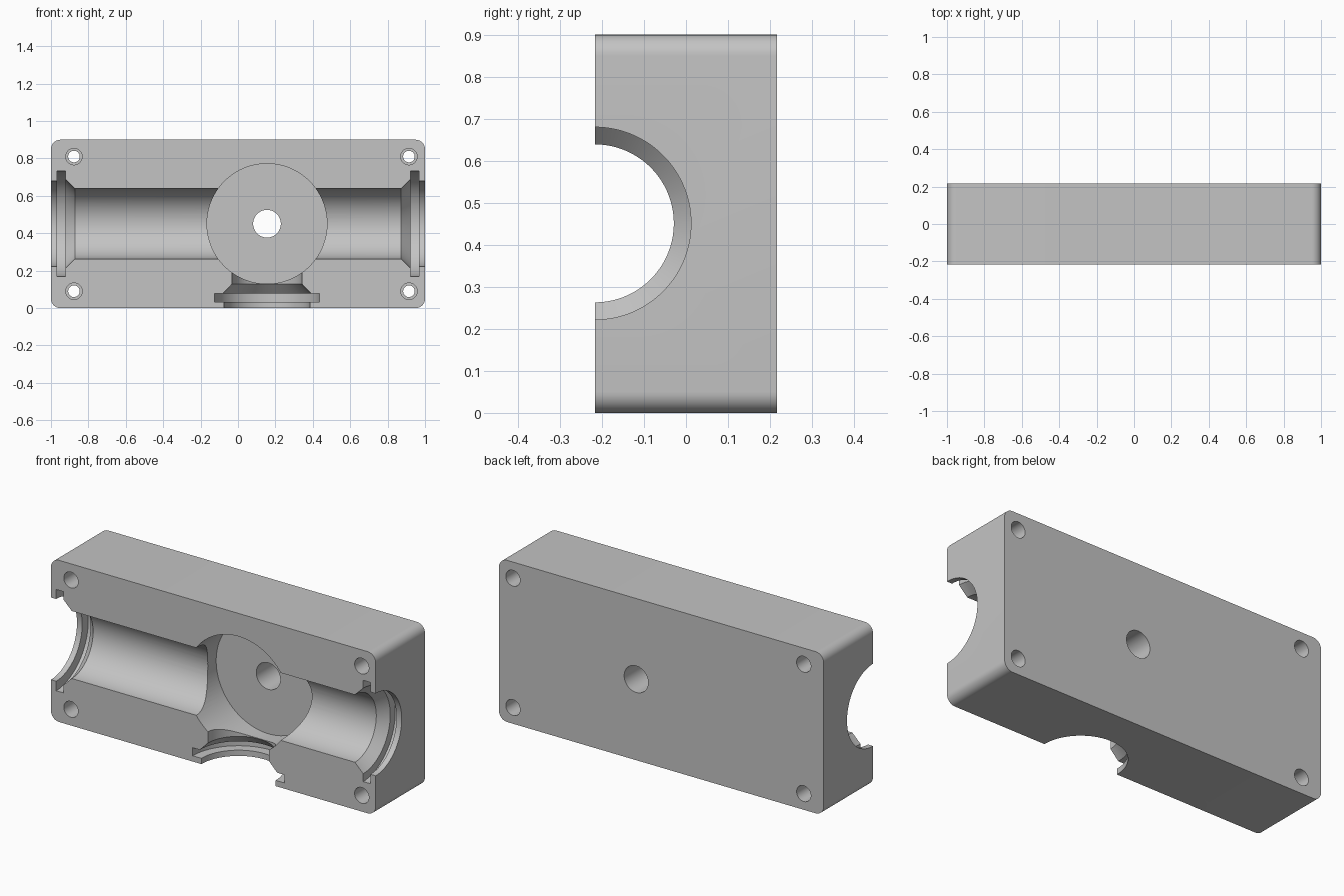
import bpy, bmesh, math
from mathutils import Matrix, Vector

cube = bpy.data.objects.get("Cube")
if cube:
    bpy.data.objects.remove(cube, do_unlink=True)

HALF_DEPTH, HEIGHT = 0.217, 0.9
MID_Z = 0.451
CHAMBER_X = 0.155

grey = bpy.data.materials.new("plain grey")
grey.use_nodes = True
GREY = (0.55, 0.55, 0.55, 1)
grey.diffuse_color = GREY
grey.node_tree.nodes["Principled BSDF"].inputs["Base Color"].default_value = GREY


def make_object(name, bm):
    bmesh.ops.recalc_face_normals(bm, faces=bm.faces)
    mesh = bpy.data.meshes.new(name)
    bm.to_mesh(mesh)
    bm.free()
    mesh.materials.append(grey)
    obj = bpy.data.objects.new(name, mesh)
    bpy.context.scene.collection.objects.link(obj)
    return obj


def turned(name, profile, origin, axis, sides=96):
    """Solid of revolution from (distance along axis, radius) pairs."""
    bm = bmesh.new()
    rings = []
    for dist, radius in profile:
        angles = [math.tau * (i + 0.5) / sides for i in range(sides)]
        rings.append([bm.verts.new((radius * math.cos(a), radius * math.sin(a), dist))
                      for a in angles])
    for low, high in zip(rings, rings[1:]):
        for i in range(sides):
            j = (i + 1) % sides
            bm.faces.new((low[i], low[j], high[j], high[i]))
    bm.faces.new(rings[0])
    bm.faces.new(rings[-1])
    turn = Vector((0, 0, 1)).rotation_difference(Vector(axis)).to_matrix().to_4x4()
    bm.transform(Matrix.Translation(origin) @ turn)
    return make_object(name, bm)


# Housing block with rounded corners
bm = bmesh.new()
bmesh.ops.create_cube(bm, size=1)
bm.transform(Matrix.Translation((0, 0, HEIGHT / 2)) @ Matrix.Diagonal((2, 2 * HALF_DEPTH, HEIGHT, 1)))
corners = [e for e in bm.edges if abs(e.verts[0].co.y - e.verts[1].co.y) > 0.1]
bmesh.ops.bevel(bm, geom=corners, offset=0.05, segments=10, profile=0.5, affect='EDGES')
housing = make_object("housing_half", bm)

# Port mouth: lip, flange groove, tapered seat, then plain bore
BORE = 0.188
MOUTH = [(-0.1, 0.229), (0.032, 0.229), (0.032, 0.282), (0.077, 0.282),
         (0.077, 0.238), (0.128, BORE)]
left_end = [(d - 1, r) for d, r in MOUTH]
right_end = [(-d, r) for d, r in reversed(left_end)]

cutters = [
    turned("main_bore_cutter", left_end + right_end, (0, -HALF_DEPTH, MID_Z), (1, 0, 0)),
    turned("lower_port_cutter", MOUTH + [(0.3, BORE)],
           (CHAMBER_X, -HALF_DEPTH, 0), (0, 0, 1)),
    turned("chamber_cutter", [(-0.5, 0.321), (0.045, 0.321)],
           (CHAMBER_X, 0, MID_Z), (0, 1, 0)),
    turned("centre_hole_cutter", [(0, 0.074), (0.4, 0.074)],
           (CHAMBER_X, 0, MID_Z), (0, 1, 0)),
]

# Stepped screw holes, wide at both faces and narrow in the middle
SCREW = [(-0.3, 0.044), (-0.05, 0.044), (-0.05, 0.031),
         (0.05, 0.031), (0.05, 0.044), (0.3, 0.044)]
for x in (-0.877, 0.914):
    for z in (0.09, 0.81):
        cutters.append(turned("screw_hole_cutter", SCREW, (x, 0, z), (0, 1, 0), 40))

# Cut all cavities, then drop the cutters
bpy.context.view_layer.objects.active = housing
for cutter in cutters:
    cutter.hide_render = True
    mod = housing.modifiers.new("cut", 'BOOLEAN')
    mod.operation = 'DIFFERENCE'
    mod.solver = 'EXACT'
    mod.object = cutter
    bpy.ops.object.modifier_apply(modifier=mod.name)
    bpy.data.objects.remove(cutter, do_unlink=True)

bpy.ops.object.select_all(action='DESELECT')
housing.select_set(True)
bpy.ops.object.shade_smooth_by_angle(angle=math.radians(25))
